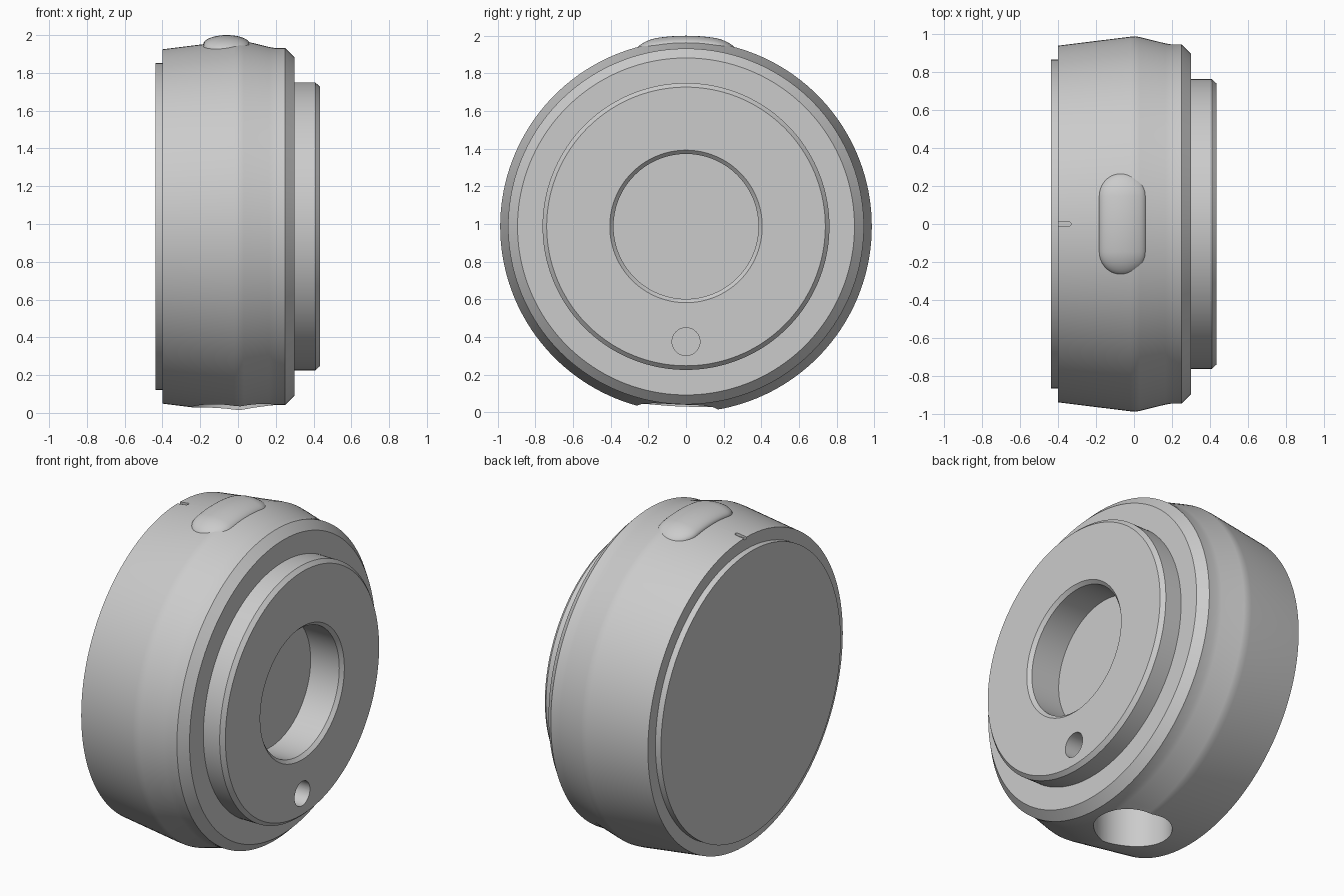
import bpy, bmesh, math
from mathutils import Matrix, Vector

cube = bpy.data.objects.get("Cube")
if cube:
    bpy.data.objects.remove(cube, do_unlink=True)

AXIS_Z = 0.987      # height of the turning axis

grey = bpy.data.materials.new("light_grey")
grey.use_nodes = True
colour = (0.6, 0.6, 0.6, 1)
grey.diffuse_color = colour
grey.node_tree.nodes["Principled BSDF"].inputs["Base Color"].default_value = colour


def finish(bm, name):
    bmesh.ops.remove_doubles(bm, verts=bm.verts, dist=1e-5)
    bmesh.ops.recalc_face_normals(bm, faces=bm.faces)
    mesh = bpy.data.meshes.new(name)
    bm.to_mesh(mesh)
    bm.free()
    mesh.materials.append(grey)
    obj = bpy.data.objects.new(name, mesh)
    bpy.context.collection.objects.link(obj)
    return obj


def select_only(obj):
    bpy.ops.object.select_all(action='DESELECT')
    obj.select_set(True)
    bpy.context.view_layer.objects.active = obj


def lathe(name, profile, steps=160):
    """Turn (x, radius) points around the horizontal x axis."""
    bm = bmesh.new()
    verts = [bm.verts.new((x, 0, AXIS_Z + r)) for x, r in profile]
    edges = [bm.edges.new(pair) for pair in zip(verts, verts[1:])]
    bmesh.ops.spin(bm, geom=verts + edges, cent=(0, 0, AXIS_Z), axis=(1, 0, 0),
                   angle=math.tau, steps=steps)
    return finish(bm, name)


def cut_round(body, centre, radius, depth, axis='Z', stretch=0):
    """Cut a cylindrical recess; stretch pulls its -x half into a slot."""
    bm = bmesh.new()
    bmesh.ops.create_cone(bm, cap_ends=True, segments=48, radius1=radius,
                          radius2=radius, depth=depth)
    for v in bm.verts:
        if v.co.x < -1e-4:
            v.co.x -= stretch
    turn = Matrix.Rotation(math.pi / 2, 4, 'Y') if axis == 'X' else Matrix()
    bm.transform(Matrix.Translation(centre) @ turn)
    cutter = finish(bm, "recess_cutter")
    cutter.hide_render = True
    mod = body.modifiers.new("recess", 'BOOLEAN')
    mod.operation, mod.solver, mod.object = 'DIFFERENCE', 'EXACT', cutter
    select_only(body)
    bpy.ops.object.modifier_apply(modifier=mod.name)
    bpy.data.objects.remove(cutter, do_unlink=True)


# Turned housing: back plate, tapered drum, shoulder, hub and central bore
housing = lathe("housing", [
    (-0.437, 0), (-0.437, 0.865), (-0.40, 0.865), (-0.40, 0.938),
    (-0.02, 0.985), (0.01, 0.987), (0.03, 0.983),
    (0.165, 0.95), (0.195, 0.945), (0.25, 0.945), (0.30, 0.895),
    (0.30, 0.762), (0.41, 0.762), (0.433, 0.74),
    (0.433, 0.405), (0.413, 0.385), (0.22, 0.385), (0.22, 0)])

# Small pin hole in the hub, round socket underneath, index mark on top
cut_round(housing, (0.433, 0, 0.375), 0.074, 0.2, axis='X')
cut_round(housing, (-0.03, -0.045, 0.1), 0.217, 0.4)
cut_round(housing, (-0.345, 0, 1.965), 0.013, 0.1, stretch=0.1)


def push_button(name, cx, radius, half_spine):
    """Domed pill whose crown follows the curve of the drum."""
    arc, side, levels = 20, 12, 10
    outline = []                      # (spine y, unit direction) round the pill
    for s in (1, -1):
        for i in range(arc + 1):
            a = math.pi * i / arc
            outline.append((s * half_spine, Vector((s * math.cos(a), s * math.sin(a)))))
        for i in range(1, side):
            outline.append((s * half_spine * (1 - 2 * i / side), Vector((-s, 0))))
    # (fraction of radius, distance from turning axis)
    rings = [(1, 0.92)]
    for i in range(levels + 1):
        t = math.pi / 2 * i / levels
        rings.append((math.cos(t), 0.965 + 0.048 * math.sin(t)))
    bm = bmesh.new()
    grid = []
    for f, reach in rings:
        row = []
        for y0, d in outline:
            y = y0 + d.y * f * radius
            z = AXIS_Z + math.sqrt(reach ** 2 - y ** 2)
            row.append(bm.verts.new((cx + d.x * f * radius, y, z)))
        grid.append(row)
    n = len(outline)
    for lower, upper in zip(grid, grid[1:]):
        for i in range(n):
            j = (i + 1) % n
            bm.faces.new((lower[i], lower[j], upper[j], upper[i]))
    bm.faces.new(grid[0])
    return finish(bm, name)


button = push_button("push_button", -0.06, 0.123, 0.147)

for part in (housing, button):
    select_only(part)
    bpy.ops.object.shade_smooth_by_angle(angle=math.radians(30))
